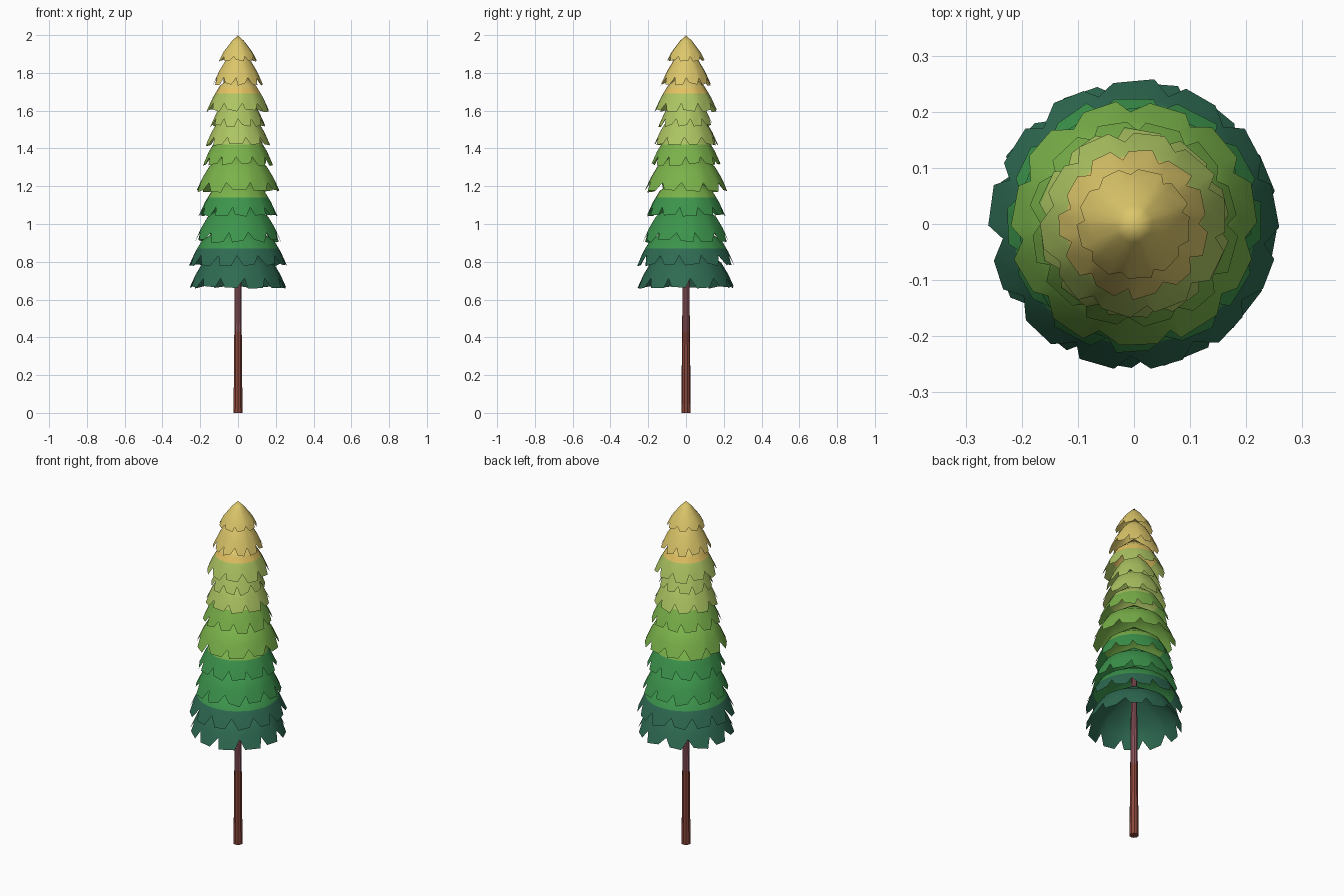
import bpy, bmesh, math, random
from mathutils import Vector

if "Cube" in bpy.data.objects:
    bpy.data.objects.remove(bpy.data.objects["Cube"])

random.seed(4)


def material(name, r, g, b):
    lin = [((c / 255 + 0.055) / 1.055) ** 2.4 for c in (r, g, b)]
    m = bpy.data.materials.new(name)
    m.diffuse_color = (*lin, 1)
    m.use_nodes = True
    m.node_tree.nodes["Principled BSDF"].inputs["Base Color"].default_value = m.diffuse_color
    return m


# Colour bands from bottom to top: (upper limit, material)
LEAF = [(0.87, material("teal_green", 46, 106, 82)),
        (1.14, material("forest_green", 60, 148, 76)),
        (1.42, material("leaf_green", 122, 178, 74)),
        (1.69, material("lime", 172, 196, 98)),
        (1.72, material("gold", 228, 194, 98)),
        (9.0, material("straw_yellow", 220, 198, 106))]
BARK = [(0.43, material("red_brown_bark", 140, 72, 60)),
        (9.0, material("mauve_bark", 140, 84, 92))]


def finish(name, bm, bands):
    """Cut the mesh at the band heights and colour faces by height."""
    for z, _ in bands[:-1]:
        bmesh.ops.bisect_plane(bm, geom=bm.verts[:] + bm.edges[:] + bm.faces[:],
                               plane_co=Vector((0, 0, z)), plane_no=Vector((0, 0, 1)))
    for f in bm.faces:
        z = f.calc_center_median().z
        f.material_index = next(i for i, b in enumerate(bands) if z < b[0])
    me = bpy.data.meshes.new(name)
    bm.to_mesh(me)
    bm.free()
    ob = bpy.data.objects.new(name, me)
    for _, m in bands:
        me.materials.append(m)
    bpy.context.collection.objects.link(ob)
    bpy.context.view_layer.objects.active = ob
    ob.select_set(True)
    bpy.ops.object.shade_smooth_by_angle(angle=math.radians(35))
    ob.select_set(False)


def skirt(name, rim_z, rings, apex_z, teeth, depth):
    """Open cone of foliage; rings = (radius, z) from rim upward."""
    bm = bmesh.new()
    apex = bm.verts.new((0, 0, apex_z))
    step = 2 * math.pi / teeth
    start = random.uniform(0, step)
    (r0, z0), (r1, z1) = rings[0], rings[1]
    columns = []
    for i in range(teeth):
        for k, off in enumerate((0, 0.22, 0.78)):
            a = start + step * (i + off + random.uniform(-0.07, 0.07))
            # first column of each tooth is the notch, the others its blunt tip
            t = depth / (z1 - z0) if k == 0 else random.uniform(-0.12, 0.12)
            pts = [(r0 + (r1 - r0) * t, z0 + (z1 - z0) * t)] + rings[1:]
            columns.append([bm.verts.new((r * math.cos(a), r * math.sin(a), z)) for r, z in pts])
    for c, d in zip(columns, columns[1:] + columns[:1]):
        for j in range(len(c) - 1):
            bm.faces.new((c[j], d[j], d[j + 1], c[j + 1]))
        bm.faces.new((c[-1], d[-1], apex))
    finish(name, bm, LEAF)


# Foliage tiers: rim height, rim radius
TIERS = [(0.665, 0.255), (0.785, 0.257), (0.91, 0.228), (1.045, 0.208), (1.175, 0.22),
         (1.315, 0.185), (1.42, 0.17), (1.52, 0.145), (1.60, 0.165), (1.74, 0.132)]
for n, (z, r) in enumerate(TIERS):
    skirt(f"foliage_tier_{n + 1}", z,
          [(r, z), (r - 0.032, z + 0.07), (r - 0.068, z + 0.13)],
          z + 0.2 + 0.4 * (r - 0.13), round(9 + 20 * (r - 0.1)) + n % 2, 0.032 + 0.1 * (r - 0.1))

# Pointed crown
skirt("crown", 1.865, [(0.1, 1.865), (0.077, 1.91), (0.033, 1.968)], 2.0, 9, 0.022)

# Trunk
bm = bmesh.new()
bmesh.ops.create_cone(bm, cap_ends=True, segments=10, radius1=0.025, radius2=0.015, depth=1.0)
bmesh.ops.translate(bm, verts=bm.verts[:], vec=(0, 0, 0.5))
finish("trunk", bm, BARK)
